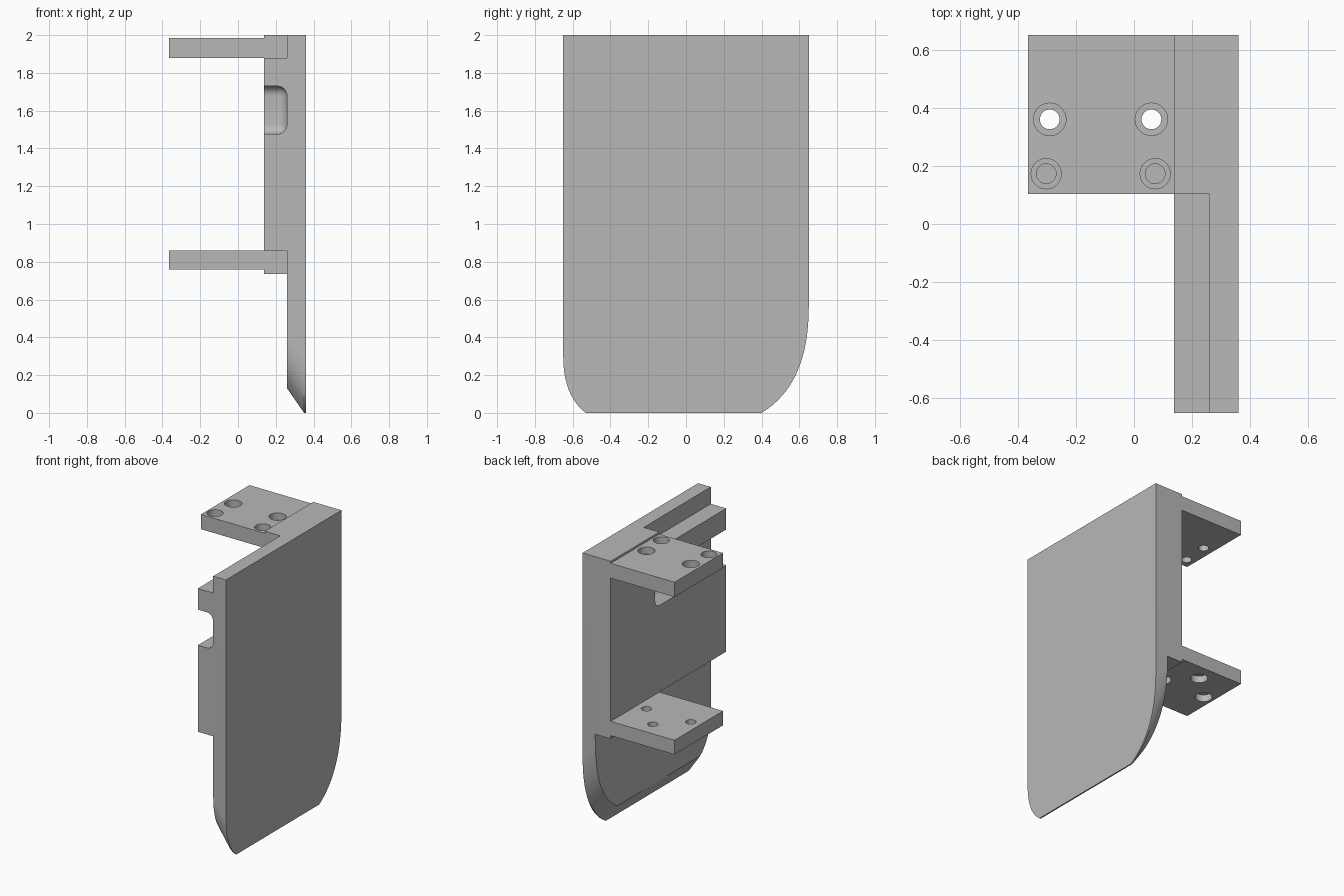
import bpy, bmesh, math
from mathutils import Vector

cube = bpy.data.objects.get("Cube")
if cube:
    bpy.data.objects.remove(cube, do_unlink=True)

# Single grey finish
grey = bpy.data.materials.new("plain grey")
grey.use_nodes = True
colour = (0.48, 0.48, 0.48, 1)
grey.diffuse_color = colour
grey.node_tree.nodes["Principled BSDF"].inputs["Base Color"].default_value = colour


def finish(name, bm):
    bmesh.ops.recalc_face_normals(bm, faces=bm.faces)
    mesh = bpy.data.meshes.new(name)
    bm.to_mesh(mesh)
    bm.free()
    mesh.materials.append(grey)
    obj = bpy.data.objects.new(name, mesh)
    bpy.context.collection.objects.link(obj)
    return obj


def loft(name, rings):
    """Closed solid through rings of equal point count."""
    bm = bmesh.new()
    loops = [[bm.verts.new(p) for p in ring] for ring in rings]
    n = len(loops[0])
    for a, b in zip(loops, loops[1:]):
        for i in range(n):
            j = (i + 1) % n
            bm.faces.new((a[i], a[j], b[j], b[i]))
    bm.faces.new(loops[0])
    bm.faces.new(loops[-1])
    return finish(name, bm)


def rounded_box(name, lo, hi, radius=0.0):
    lo, hi = Vector(lo), Vector(hi)
    bm = bmesh.new()
    bmesh.ops.create_cube(bm, size=1)
    for v in bm.verts:
        v.co = [(lo[k] + hi[k]) / 2 + v.co[k] * (hi[k] - lo[k]) for k in range(3)]
    if radius:
        bmesh.ops.bevel(bm, geom=bm.edges[:], offset=radius, segments=6,
                        profile=0.5, affect='EDGES')
    return finish(name, bm)


def select_only(obj):
    bpy.ops.object.select_all(action='DESELECT')
    obj.select_set(True)
    bpy.context.view_layer.objects.active = obj


def cut(obj, cutter):
    cutter.hide_render = True
    mod = obj.modifiers.new("cut", 'BOOLEAN')
    mod.operation = 'DIFFERENCE'
    mod.solver = 'EXACT'
    mod.object = cutter
    select_only(obj)
    bpy.ops.object.modifier_apply(modifier=mod.name)
    bpy.data.objects.remove(cutter, do_unlink=True)


def smooth(obj):
    select_only(obj)
    bpy.ops.object.shade_smooth_by_angle(angle=math.radians(30))


def bezier(a, b, c, steps=16):
    a, b, c = Vector(a), Vector(b), Vector(c)
    return [a.lerp(b, i / steps).lerp(b.lerp(c, i / steps), i / steps)
            for i in range(steps + 1)]


# Blade plate: rounded lower corners, lower rim slanted toward the back face
TOP, HALF = 2.0, 0.65
rim = bezier((-HALF, 0.30), (-HALF, 0.09), (-0.53, 0))
rim += bezier((0.40, 0), (HALF, 0.15), (HALF, 0.56))


def plate_ring(x, lift):
    return ([(x, p.x, p.y + lift) for p in rim]
            + [(x, HALF, TOP), (x, -HALF, TOP)])


plate = loft("blade_plate", [plate_ring(0.36, 0), plate_ring(0.35, 0), plate_ring(0.26, 0.13)])
smooth(plate)

# Mounting block: taller at the flange end, with a rounded slot open at the front
EDGE = 0.104
outline = [(HALF, 0.735), (HALF, TOP), (EDGE, TOP), (EDGE, 1.88),
           (-HALF, 1.88), (-HALF, 0.86), (EDGE, 0.86), (EDGE, 0.735)]
block = loft("mounting_block", [[(x, y, z) for y, z in outline] for x in (0.138, 0.26)])
cut(block, rounded_box("slot_cutter", (0, -0.9, 1.476), (0.259, 0.15, 1.73), 0.05))
smooth(block)


# Flanges with counterbored screw holes
def circle(x, y, z, r, n=32):
    return [(x + r * math.cos(i * math.tau / n), y + r * math.sin(i * math.tau / n), z)
            for i in range(n)]


def flange(name, z0, z1, holes, bore_up):
    obj = rounded_box(name, (-0.365, EDGE, z0), (0.14, HALF, z1))
    face, far, inward = (z1, z0, -1) if bore_up else (z0, z1, 1)
    for x, y, r in holes:
        step = face + inward * 0.05
        cutter = loft("hole_cutter", [circle(x, y, face - inward * 0.05, r),
                                      circle(x, y, step, r),
                                      circle(x, y, step, 0.034),
                                      circle(x, y, far + inward * 0.05, 0.034)])
        cut(obj, cutter)
    smooth(obj)


pair = [(-0.29, 0.36, 0.056), (0.06, 0.36, 0.056)]
flange("upper_flange", 1.88, 1.985,
       pair + [(-0.302, 0.173, 0.052), (0.073, 0.173, 0.052)], True)
flange("lower_flange", 0.758, 0.86, pair + [(-0.11, 0.53, 0.056)], False)
